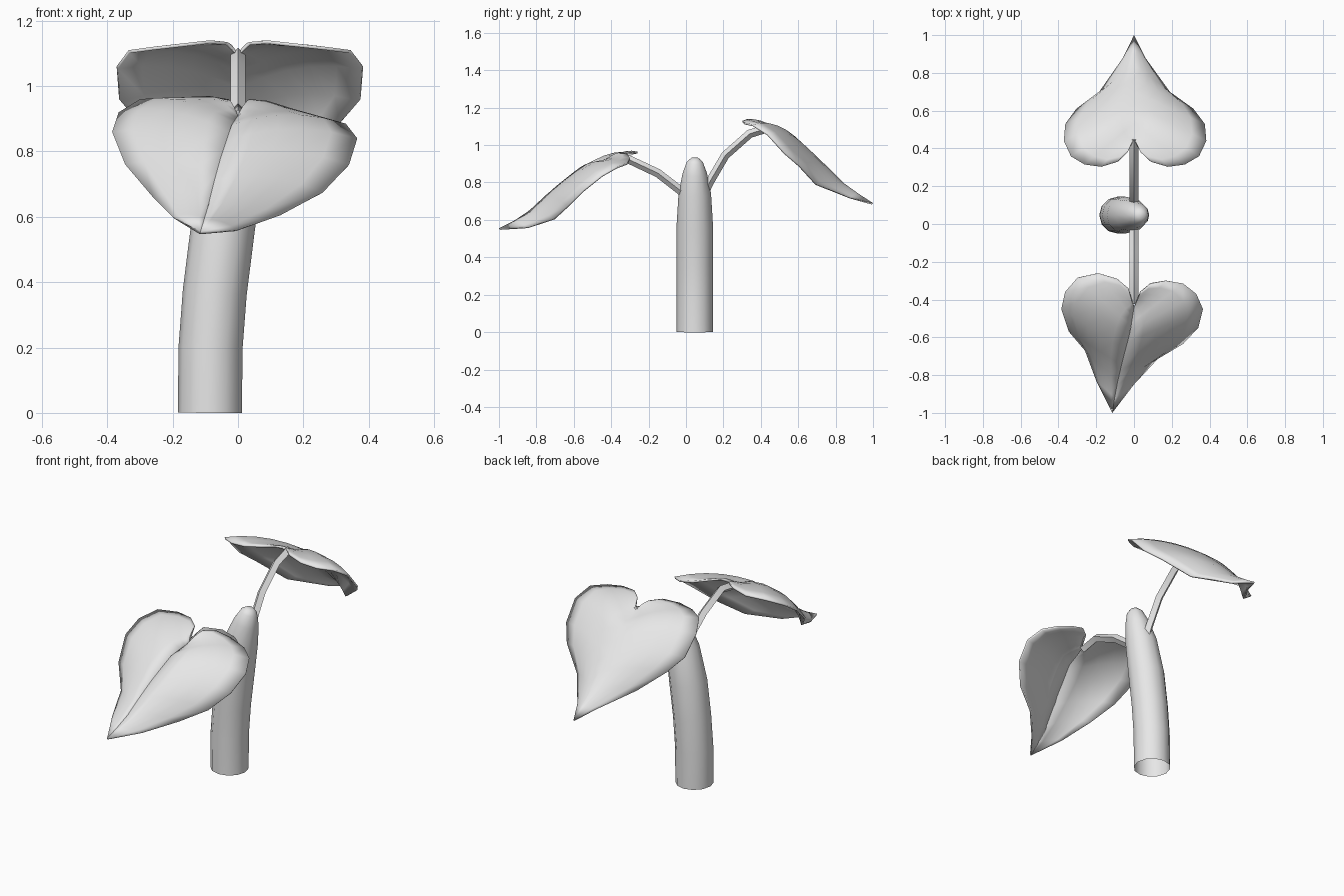
import bpy, math
from mathutils import Vector

cube = bpy.data.objects.get("Cube")
if cube:
    bpy.data.objects.remove(cube, do_unlink=True)

# Single pale grey material
grey = bpy.data.materials.new("pale grey")
grey.use_nodes = True
colour = (0.8, 0.8, 0.8, 1)
grey.diffuse_color = colour
grey.node_tree.nodes["Principled BSDF"].inputs["Base Color"].default_value = colour


def make_object(name, verts, faces, angle):
    mesh = bpy.data.meshes.new(name)
    mesh.from_pydata(verts, [], faces)
    mesh.materials.append(grey)
    obj = bpy.data.objects.new(name, mesh)
    bpy.context.collection.objects.link(obj)
    bpy.ops.object.select_all(action='DESELECT')
    obj.select_set(True)
    bpy.context.view_layer.objects.active = obj
    bpy.ops.object.mode_set(mode='EDIT')
    bpy.ops.mesh.select_all(action='SELECT')
    bpy.ops.mesh.remove_doubles(threshold=0.0005)
    bpy.ops.object.mode_set(mode='OBJECT')
    bpy.ops.object.shade_smooth_by_angle(angle=math.radians(angle))
    return obj


def tube(name, path, radii, sides, axis, angle):
    """Sweep a regular polygon along a planar path; the far end is closed."""
    path = [Vector(p) for p in path]
    axis = Vector(axis)
    verts, faces = [], []
    last = len(path) - 1
    for i, (p, r) in enumerate(zip(path, radii)):
        tangent = (path[min(i + 1, last)] - path[max(i - 1, 0)]).normalized()
        other = tangent.cross(axis).normalized()
        for k in range(sides):
            a = math.tau * k / sides
            verts.append(p + r * (math.cos(a) * axis + math.sin(a) * other))
    for i in range(last):
        for k in range(sides):
            a, b = i * sides + k, i * sides + (k + 1) % sides
            faces.append((a, b, b + sides, a + sides))
    faces.append(range(last * sides, (last + 1) * sides))
    return make_object(name, verts, faces, angle)


def sample(points, t):
    """Point at fraction t along a list of evenly weighted points."""
    f = t * (len(points) - 1)
    i = min(int(f), len(points) - 2)
    return points[i].lerp(points[i + 1], f - i)


def leaf(name, midrib, edges, columns=5):
    """Heart-shaped blade: each half is lofted from the midrib to its edge."""
    midrib = [Vector(p) for p in midrib]
    verts, faces = [], []
    for side, edge in enumerate(edges):
        edge = [midrib[0]] + [Vector(p) for p in edge] + [midrib[-1]]
        base, rows = len(verts), len(edge)
        for i, rim in enumerate(edge):
            rib = sample(midrib, math.sin(math.pi / 2 * i / (rows - 1)))
            for c in range(columns + 1):
                s = c / columns
                p = rib.lerp(rim, s)
                p.z += 0.3 * (rim - rib).length * s * (1 - s)
                verts.append(p)
        for i in range(rows - 1):
            for c in range(columns):
                a = base + i * (columns + 1) + c
                b = a + columns + 1
                quad = (a, a + 1, b + 1, b)
                faces.append(quad if side else quad[::-1])
    obj = make_object(name, verts, faces, 40)
    solid = obj.modifiers.new("thickness", 'SOLIDIFY')
    solid.thickness = 0.01
    solid.offset = -1
    return obj


# Stem: open at the base, leaning to its left and rounded at the tip
stem_profile = [(-.086, 0, .098), (-.084, .2, .098), (-.071, .37, .098),
                (-.047, .56, .098), (-.012, .74, .087), (.018, .85, .065),
                (.035, .91, .043), (.04, .93, .02)]
tube("stem", [(x, .047, z) for x, z, r in stem_profile],
     [r for x, z, r in stem_profile], 12, (0, 1, 0), 50)

# Leaf stalks: slim four-sided rods
stalks = {
    "front_stalk": [(0, .03, .71), (0, -.04, .765), (0, -.15, .85),
                    (0, -.31, .925), (0, -.42, .905)],
    "back_stalk": [(0, .07, .68), (0, .125, .8), (0, .21, .945),
                   (0, .34, 1.06), (0, .45, 1.095)],
}
for name, path in stalks.items():
    tube(name, path, [.023] * len(path), 4, (1, 0, 0), 30)

# Front leaf: tip swung to one side, one lobe higher than the other
front_right_edge = [(-.2, -.83, .6), (-.26, -.67, .66), (-.345, -.57, .76),
                    (-.385, -.45, .86), (-.365, -.36, .92), (-.3, -.285, .96),
                    (-.19, -.26, .965), (-.09, -.29, .97), (-.03, -.34, .96)]
front_left_edge = [(0, -.85, .56), (.13, -.71, .605), (.26, -.635, .675),
                   (.34, -.55, .76), (.365, -.45, .84), (.33, -.37, .885),
                   (.26, -.315, .905), (.17, -.3, .93), (.09, -.315, .955),
                   (.035, -.36, .96)]
leaf("front_leaf",
     [(-.115, -1, .555), (-.095, -.87, .62), (-.06, -.72, .76),
      (-.02, -.57, .88), (0, -.44, .91)],
     [front_right_edge, front_left_edge])

# Back leaf: symmetrical, so one edge is mirrored
back_edge = [(.06, .88, .72), (.19, .7, .79), (.315, .61, .89),
             (.375, .53, .96), (.383, .44, 1.06), (.345, .36, 1.11),
             (.27, .315, 1.12), (.18, .303, 1.13), (.09, .33, 1.14),
             (.035, .38, 1.135)]
leaf("back_leaf",
     [(0, 1, .69), (0, .86, .78), (0, .72, .92), (0, .58, 1.05), (0, .45, 1.1)],
     [back_edge, [(-x * .97, y, z) for x, y, z in back_edge]])
